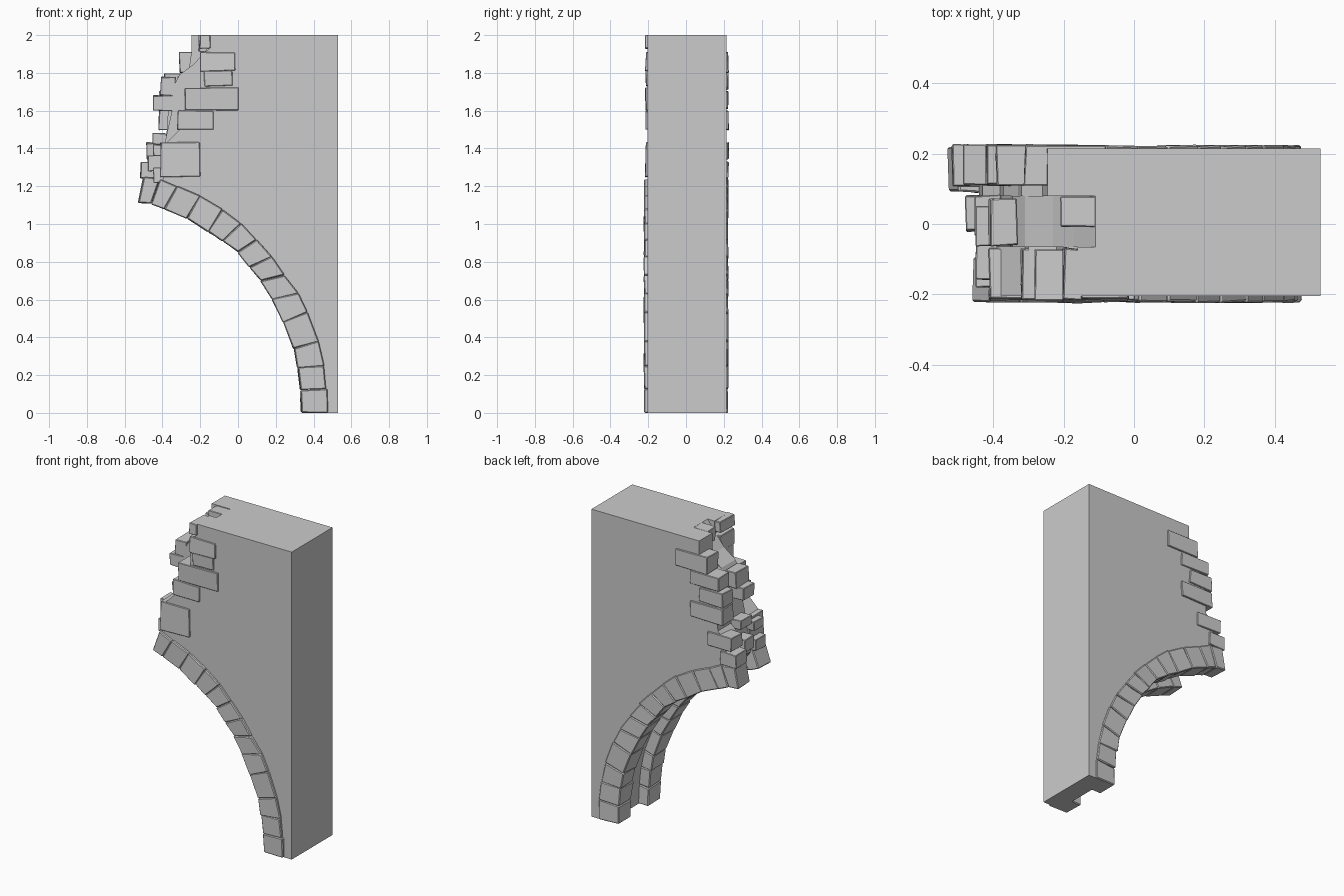
import bpy, bmesh, random
from mathutils import Vector

random.seed(4)
cube = bpy.data.objects.get("Cube")
if cube:
    bpy.data.objects.remove(cube)

stone = bpy.data.materials.new("grey stone")
stone.use_nodes = True
stone.diffuse_color = (0.6, 0.6, 0.6, 1)
stone.node_tree.nodes["Principled BSDF"].inputs["Base Color"].default_value = (0.6, 0.6, 0.6, 1)


def prism(name, outline, y0, y1, jitter=0.0, bevel=0.0):
    """Extrude an x-z outline between two depths, optionally roughened."""
    bm = bmesh.new()
    face = bm.faces.new([bm.verts.new((x, y0, z)) for x, z in outline])
    ext = bmesh.ops.extrude_face_region(bm, geom=[face])
    for v in ext["geom"]:
        if isinstance(v, bmesh.types.BMVert):
            v.co.y = y1
    for v in bm.verts:
        v.co += Vector([random.uniform(-jitter, jitter) for _ in range(3)])
        v.co.z = min(max(v.co.z, 0), 2)
    bmesh.ops.recalc_face_normals(bm, faces=bm.faces)
    mesh = bpy.data.meshes.new(name)
    bm.to_mesh(mesh)
    bm.free()
    mesh.materials.append(stone)
    obj = bpy.data.objects.new(name, mesh)
    bpy.context.collection.objects.link(obj)
    if bevel:
        mod = obj.modifiers.new("worn edges", "BEVEL")
        mod.width = bevel
        mod.segments = 1
    return obj


def brick(name, x0, x1, z0, z1, y0, y1):
    prism(name, [(x0, z0), (x1, z0), (x1, z1), (x0, z1)], y0, y1, 0.004, 0.003)


# Arch joints: inner point and outer point of each
joints = [((.335, 0), (.475, 0)), ((.33, .12), (.47, .13)), ((.315, .24), (.455, .25)),
          ((.295, .34), (.425, .38)), ((.24, .48), (.37, .53)), ((.18, .60), (.32, .63)),
          ((.12, .70), (.25, .73)), ((.06, .77), (.18, .83)), ((0, .85), (.10, .92)),
          ((-.08, .91), (.015, 1.0)), ((-.16, .96), (-.08, 1.08)), ((-.27, 1.03), (-.2, 1.15)),
          ((-.39, 1.08), (-.32, 1.2)), ((-.46, 1.105), (-.41, 1.24)), ((-.53, 1.11), (-.50, 1.25))]

# Wall core: three layers sharing a soffit set back from the arch stones
soffit = [((a[0] + b[0]) / 2, (a[1] + b[1]) / 2) for a, b in joints[:-2]]
broken_edges = {
    "front": (-.205, -.065, [(-.40, 1.2), (-.39, 1.42), (-.31, 1.5), (-.30, 1.6), (-.22, 1.62),
                             (-.2, 1.72), (-.2, 1.9), (-.16, 1.92), (-.16, 2)]),
    "middle": (-.065, .08, [(-.42, 1.22), (-.39, 1.42), (-.35, 1.6), (-.345, 1.72), (-.31, 1.79),
                            (-.23, 1.85), (-.17, 1.92), (-.11, 2)]),
    "back": (.08, .215, [(-.44, 1.24), (-.43, 1.4), (-.38, 1.45), (-.37, 1.6), (-.33, 1.68),
                         (-.32, 1.78), (-.26, 1.82), (-.245, 1.92), (-.245, 2)]),
}
for side, (y0, y1, edge) in broken_edges.items():
    prism(side + "_wall", soffit + edge + [(.53, 2), (.53, 0)], y0, y1)

# Two rings of wedge stones
for side, y0, y1, count in (("front", -.222, -.09, 13), ("back", .09, .222, 14)):
    for i in range(count):
        (a, b), (c, d) = joints[i], joints[i + 1]
        prism(f"{side}_arch_stone_{i + 1}", [a, b, d, c], y0, y1, 0.004, 0.005)

# Bricks standing proud of the front face: x range, z range
for x0, x1, z0, z1 in [(-.2, -.015, 1.81, 1.91), (-.18, -.03, 1.73, 1.81),
                       (-.28, 0, 1.6, 1.72), (-.32, -.13, 1.5, 1.6),
                       (-.41, -.2, 1.25, 1.43), (-.2, -.15, 1.93, 2)]:
    brick("front_brick", x0, x1, z0, z1, -.214, -.07)

# Bricks standing proud of the back face
for x0, x1, z0, z1 in [(-.31, -.08, 1.8, 1.91), (-.39, -.185, 1.71, 1.8),
                       (-.42, -.25, 1.61, 1.7), (-.42, -.185, 1.5, 1.6),
                       (-.485, -.31, 1.34, 1.43), (-.515, -.4, 1.24, 1.33)]:
    brick("back_brick", x0, x1, z0, z1, .11, .224)

# Loose bricks in the broken core
for x0, x1, z0, z1, y0, y1 in [(-.21, -.1, 1.91, 2, -.01, .08), (-.41, -.33, 1.68, 1.78, -.06, .07),
                               (-.45, -.34, 1.6, 1.68, -.06, .05), (-.45, -.38, 1.42, 1.48, -.03, .08),
                               (-.48, -.4, 1.28, 1.36, -.02, .08), (-.45, -.38, 1.36, 1.42, -.16, -.06),
                               (-.45, -.36, 1.22, 1.3, -.18, -.08)]:
    brick("core_brick", x0, x1, z0, z1, y0, y1)
